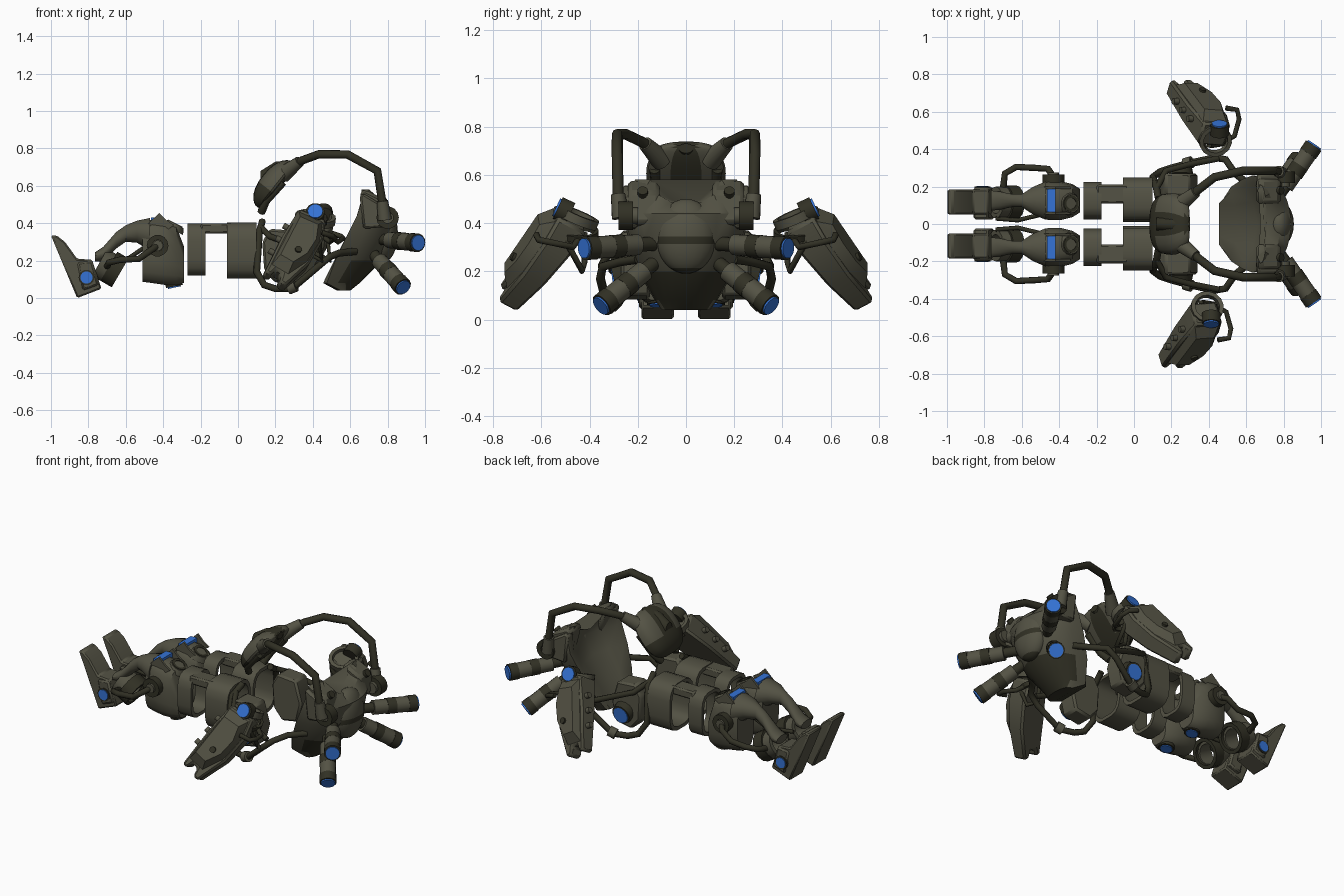
import bpy, bmesh, math
from mathutils import Vector as V

if "Cube" in bpy.data.objects:
    bpy.data.objects.remove(bpy.data.objects["Cube"])


def mat(name, c):
    m = bpy.data.materials.new(name)
    m.diffuse_color = (*c, 1)
    m.use_nodes = True
    m.node_tree.nodes["Principled BSDF"].inputs["Base Color"].default_value = m.diffuse_color
    return m


OLIVE = mat("olive_armour", (.088, .085, .058))
DARK = mat("dark_olive", (.031, .03, .018))
BLUE = mat("blue_light", (.035, .17, .66))
MATS = [OLIVE, DARK, BLUE]


def obj(name, bm, mi=0, angle=35, bevel=0, rule=None):
    bmesh.ops.recalc_face_normals(bm, faces=bm.faces)
    for f in bm.faces:
        f.material_index = rule(f) if rule else mi
    me = bpy.data.meshes.new(name)
    bm.to_mesh(me)
    bm.free()
    for m in MATS:
        me.materials.append(m)
    me.shade_smooth()
    me.set_sharp_from_angle(angle=math.radians(angle))
    o = bpy.data.objects.new(name, me)
    bpy.context.collection.objects.link(o)
    if bevel:
        b = o.modifiers.new("edge", 'BEVEL')
        b.width, b.segments = bevel, 1
    return o


def loft(name, rings, closed=False, **kw):
    bm = bmesh.new()
    vs = [[bm.verts.new(p) for p in r] for r in rings]
    n = len(vs[0])
    for a, b in zip(vs, vs[1:] + (vs[:1] if closed else [])):
        for i in range(n):
            bm.faces.new((a[i], a[(i + 1) % n], b[(i + 1) % n], b[i]))
    if not closed:
        bm.faces.new(vs[0])
        bm.faces.new(vs[-1])
    return obj(name, bm, **kw)


def spow(v, p):
    return math.copysign(abs(v) ** p, v)


def sec(x, y, z, hy, hz, p=1.0, n=16):
    """Rounded section across x; p below 1 makes it squarer."""
    ts = [2 * math.pi * (i + .5) / n for i in range(n)]
    return [V((x, y + hy * spow(math.cos(t), p), z + hz * spow(math.sin(t), p))) for t in ts]


def circ(c, axis, r, n=14):
    q = V(axis).to_track_quat('Z', 'Y')
    return [V(c) + q @ V((r * math.cos(2 * math.pi * i / n), r * math.sin(2 * math.pi * i / n), 0)) for i in range(n)]


def cyl(name, a, b, r, r2=None, **kw):
    d = V(b) - V(a)
    return loft(name, [circ(a, d, r), circ(b, d, r2 or r)], **kw)


def hoop(name, a, b, r, ri, **kw):
    d = V(b) - V(a)
    return loft(name, [circ(a, d, r), circ(b, d, r), circ(b, d, ri), circ(a, d, ri)], closed=True, **kw)


def plate(name, pts, off, **kw):
    """Prism from a 3D outline and an offset vector."""
    return loft(name, [pts, [p + V(off) for p in pts]], **kw)


def xz(y, pts):
    return [V((x, y, z)) for x, z in pts]


def box(name, lo, hi, **kw):
    pts = xz(lo[1], ((lo[0], lo[2]), (hi[0], lo[2]), (hi[0], hi[2]), (lo[0], hi[2])))
    return plate(name, pts, (0, hi[1] - lo[1], 0), **kw)


def tube(name, pts, r, m=DARK):
    cu = bpy.data.curves.new(name, 'CURVE')
    cu.dimensions, cu.bevel_depth, cu.bevel_resolution, cu.use_fill_caps = '3D', r, 2, True
    sp = cu.splines.new('POLY')
    sp.points.add(len(pts) - 1)
    for q, p in zip(sp.points, pts):
        q.co = (*p, 1)
    cu.materials.append(m)
    o = bpy.data.objects.new(name, cu)
    bpy.context.collection.objects.link(o)


# Torso: D-shaped sections, hollowed chest side, dipped between the shoulders
rings = []
for z, x0, x1, w, hol in ((.04, .53, .6, .1, 0), (.08, .455, .65, .13, .0), (.2, .5, .77, .2, .05), (.33, .56, .83, .24, .1),
                          (.44, .615, .84, .26, .1), (.53, .645, .78, .25, .06), (.58, .655, .71, .21, .02)):
    pts = []
    for i in range(13):
        t = math.pi * (i / 12 - .5)
        pts.append((x0 + .02 + (x1 - x0 - .02) * math.cos(t) ** .8 if 0 < i < 12 else x0 + .02, w * math.sin(t)))
    for k in (.85, .5, 0, -.5, -.85):
        pts.append((x0 + hol * (1 - k * k), w * k))
    rings.append([V((x, y, z - (.09 if z > .56 else .045 if z > .5 else 0) * max(0, 1 - (abs(y) / .13) ** 4)))
                  for x, y in pts])
loft("torso_shell", rings, rule=lambda f: int(f.normal.z < -.55 or
     (f.normal.x > .5 and f.calc_center_median().z < .2)))

# Back dome with a dark belt, kept clear of the hollow chest
egg = [[V((.775, 0, .345)) + V((.08 * math.sin(t) * math.cos(a), .125 * math.sin(t) * math.sin(a), .155 * math.cos(t)))
        for a in [i * math.pi / 10 for i in range(20)]] for t in [.15 + j * (math.pi - .3) / 14 for j in range(15)]]
loft("back_dome", egg, rule=lambda f: int(.31 < f.calc_center_median().z < .36 or f.calc_center_median().z < .22))

# Head shell: squarish flattened ellipsoid leaning along the neck slope
ax, up, hc = V((.62, 0, .78)), V((-.78, 0, .62)), V((.2, 0, .605))
rows = []
for t in [.15 + j * (math.pi - .3) / 12 for j in range(13)]:
    rows.append([hc + ax * .155 * spow(math.cos(t), .9) + V((0, .165, 0)) * math.sin(t) ** .6 * spow(math.cos(a), .8)
                 + up * (.085 if math.sin(a) > 0 else .03) * math.sin(t) * spow(math.sin(a), .8)
                 for a in [i * math.pi / 10 for i in range(20)]])
loft("head_shell", rows, rule=lambda f: int(abs(f.calc_center_median().y) < .04 or
     (f.calc_center_median() - hc).dot(ax) < -.05))
loft("head_crest", [sec(.12, 0, .63, .035, .05), sec(.2, 0, .68, .04, .05), sec(.3, 0, .71, .03, .02)], mi=1)

for s in (1, -1):
    def P(x, y, z):
        return V((x, y * s, z))

    # Boot and ankle
    boot = ((-1, .335), (-.97, .335), (-.925, .3), (-.86, .21), (-.78, .205), (-.73, .05), (-.86, 0))
    plate("boot", xz(.05 * s, boot), (0, .135 * s, 0), bevel=.008)
    plate("ankle_block", xz(.025 * s, ((-.86, .19), (-.78, .2), (-.745, .07), (-.83, .04))), (0, .17 * s, 0), bevel=.01)
    cyl("ankle_light_rim", P(-.81, .185, .11), P(-.81, .2, .11), .042, mi=1)
    cyl("ankle_light", P(-.81, .195, .11), P(-.81, .204, .11), .033, mi=2)
    hoop("ankle_cuff", P(-.74, .115, .19), P(-.65, .115, .14), .085, .06)
    hoop("ankle_seal", P(-.69, .115, .17), P(-.63, .115, .135), .092, .07, mi=1)

    # Calf: slim arch widening into a deep knee shell
    y = .125 * s
    loft("calf_arch", [sec(-.765, y, .22, .055, .025), sec(-.72, y, .235, .05, .04), sec(-.65, y, .31, .035, .045),
                       sec(-.6, y, .345, .035, .045), sec(-.54, y, .355, .075, .06), sec(-.47, y, .34, .105, .09)])
    loft("knee_shell", [sec(-.51, y, .245, .085, .16, .7), sec(-.46, y, .25, .105, .172, .7),
                        sec(-.39, y, .24, .105, .172, .7), sec(-.33, y, .225, .09, .16, .7),
                        sec(-.29, y, .18, .065, .1, .7)])
    for yf in (.05, .187):
        plate("knee_fin", xz(yf * s, ((-.49, .39), (-.42, .455), (-.38, .415), (-.34, .39), (-.4, .35))),
              (0, .013 * s, 0))
    box("calf_light", (-.465, y - .062, .395), (-.42, y + .062, .43), mi=2)
    cyl("knee_pad", P(-.35, .11, .365), P(-.335, .11, .395), .065, .05)
    hoop("knee_pad_rim", P(-.345, .11, .38), P(-.335, .11, .4), .045, .03, mi=1)
    cyl("knee_light_rim", P(-.345, .115, .09), P(-.34, .115, .062), .047, mi=1)
    cyl("knee_light", P(-.345, .115, .08), P(-.34, .115, .056), .036, mi=2)
    hoop("knee_joint", P(-.43, .21, .28), P(-.43, .265, .28), .058, .03, mi=1)
    cyl("knee_pin", P(-.43, .2, .28), P(-.43, .275, .28), .028)
    tube("calf_strut", [P(-.7, .19, .17), P(-.69, .27, .19), P(-.63, .305, .205), P(-.53, .3, .21),
                        P(-.46, .295, .26), P(-.43, .25, .28)], .018)
    tube("inner_strut", [P(-.74, .03, .2), P(-.62, .02, .19), P(-.5, .05, .27)], .012)

    # Thigh: two hollow sleeves with joining bridge
    for nm, x0, x1, yc, zc, hy, hz in (("lower", -.27, -.175, .125, .26, .102, .14), ("upper", -.06, .098, .13, .255, .12, .152)):
        loft("thigh_sleeve_" + nm, [sec(x0, yc * s, zc, hy, hz, .6), sec(x1, yc * s, zc, hy, hz, .6),
                                    sec(x1, yc * s, zc, hy - .022, hz - .022, .6),
                                    sec(x0, yc * s, zc, hy - .022, hz - .022, .6)], closed=True)
    plate("thigh_bridge", xz(.11 * s, ((-.2, .345), (-.03, .345), (-.03, .4), (-.2, .398))), (0, .1 * s, 0), bevel=.01)

    # Hip block with round light
    plate("hip_block", xz(.15 * s, ((.13, .3), (.17, .37), (.3, .36), (.34, .22), (.31, .1), (.2, .08), (.14, .15))),
          (0, .12 * s, 0), bevel=.012)
    cyl("hip_hub", P(.25, .26, .18), P(.25, .3, .17), .068, .06, mi=1)
    cyl("hip_light", P(.25, .29, .17), P(.25, .306, .168), .05, mi=2)

    # Waist tubes
    tube("waist_tube", [P(.13, .14, .41), P(.115, .22, .36), P(.1, .25, .14), P(.14, .28, .07), P(.2, .3, .05),
                        P(.29, .325, .05), P(.43, .355, .17), P(.49, .345, .22), P(.54, .27, .24), P(.63, .2, .25)], .019)
    tube("side_tube", [P(.12, .19, .38), P(.17, .285, .33), P(.3, .32, .28), P(.45, .35, .22)], .017)
    hoop("tube_collar", P(.27, .32, .05), P(.31, .332, .066), .032, .017)

    # Head tubes arching to the shoulders
    tube("head_tube", [P(.27, .11, .68), P(.34, .18, .735), P(.43, .25, .768), P(.585, .285, .768), P(.745, .285, .68),
                       P(.78, .28, .46)], .023)
    cyl("head_socket", P(.24, .1, .66), P(.33, .17, .73), .045, .03)
    tube("cheek_tube", [P(.24, .13, .62), P(.15, .12, .52), P(.125, .07, .46)], .022)
    cyl("tube_sleeve", P(.772, .282, .52), P(.785, .27, .42), .03, .038)
    hoop("shoulder_ring", P(.8, .22, .43), P(.8, .28, .43), .06, .03, mi=1)
    cyl("shoulder_core", P(.8, .2, .43), P(.8, .27, .43), .035)

    # Shoulder plates on the back
    plate("shoulder_plate", xz(.11 * s, ((.65, .57), (.68, .58), (.78, .53), (.8, .4), (.7, .37))), (0, .13 * s, 0), bevel=.02)
    plate("shoulder_trim", xz(.2 * s, ((.65, .55), (.67, .56), (.77, .5), (.79, .38), (.67, .37))), (0, .065 * s, 0), bevel=.015)
    cyl("shoulder_bolt", P(.76, .18, .51), P(.79, .18, .535), .022, mi=1)

    # Four thrusters with dark bands and blue tips
    for nm, a, b in (("upper", P(.81, .2, .31), P(.965, .425, .295)), ("lower", P(.755, .175, .2), P(.885, .355, .055))):
        d = b - a
        cyl("thruster_neck_" + nm, a - d * .3, a + d * .1, .03, mi=1)
        for i, (k0, k1, r) in enumerate(((0, .3, .044), (.3, .5, .048), (.5, .78, .047), (.78, .97, .05))):
            cyl("thruster_%s_%d" % (nm, i), a + d * k0, a + d * k1, r, mi=i % 2)
        cyl("thruster_light_" + nm, a + d * .95, a + d, .042, mi=2)

    # Forearm pod: forked plate along the arm, thickest near the middle
    dx = .022 * s
    A = P(.415 + dx, .5, .42)
    a, w, n = P(-.43, .52, -.74), P(.86, 0, -.5), P(.26, .85, .45)

    def Q(u, v, t):
        return A + w * u + a * v + n * t
    prof = ((-.085, 0), (.07, -.02), (.11, .1), (.11, .27), (.06, .46), (.02, .46), (.01, .41), (-.03, .41),
            (-.04, .45), (-.075, .45), (-.09, .2))
    loft("forearm_pod", [[Q(u, v, -.09 + .1 * v) for u, v in prof], [Q(u, v, .045) for u, v in prof]], bevel=.012)
    top = ((-.08, .02), (.06, .0), (.1, .12), (.095, .27), (.04, .4), (-.065, .4))
    loft("forearm_top", [[Q(u, v, .04) for u, v in top],
                         [Q(u * .75, .2 + (v - .2) * .7, .09) for u, v in top]])
    for k in (.12, .21, .3):
        cyl("pod_bolt", Q(-.08, k, 0), Q(-.115, k, 0), .017)
    cyl("pod_bolt_front", Q(.02, .26, .08), Q(.02, .26, .102), .018, mi=1)
    L, m = P(.435 + dx, .515, .455), P(0, .9, .42)
    cyl("pod_light_rim", L - m * .04, L + m * .018, .05, mi=1)
    cyl("pod_light", L, L + m * .026, .041, mi=2)
    # Open wrist rings and wire loops
    hoop("wrist_ring", P(.41 + dx, .455, .405), P(.415 + dx, .44, .44), .088, .066)
    hoop("wrist_seal", P(.41 + dx, .44, .345), P(.42 + dx, .44, .37), .078, .062, mi=1)
    tube("pod_loop", [P(.47 + dx, .62, .35), P(.53 + dx, .61, .33), P(.54 + dx, .56, .32), P(.515 + dx, .47, .3),
                      P(.46 + dx, .44, .34)], .014)
    tube("pod_loop_lower", [Q(.08, .05, -.03), P(.47 + dx, .43, .2), P(.4 + dx, .42, .24), P(.38 + dx, .42, .36)], .013)
